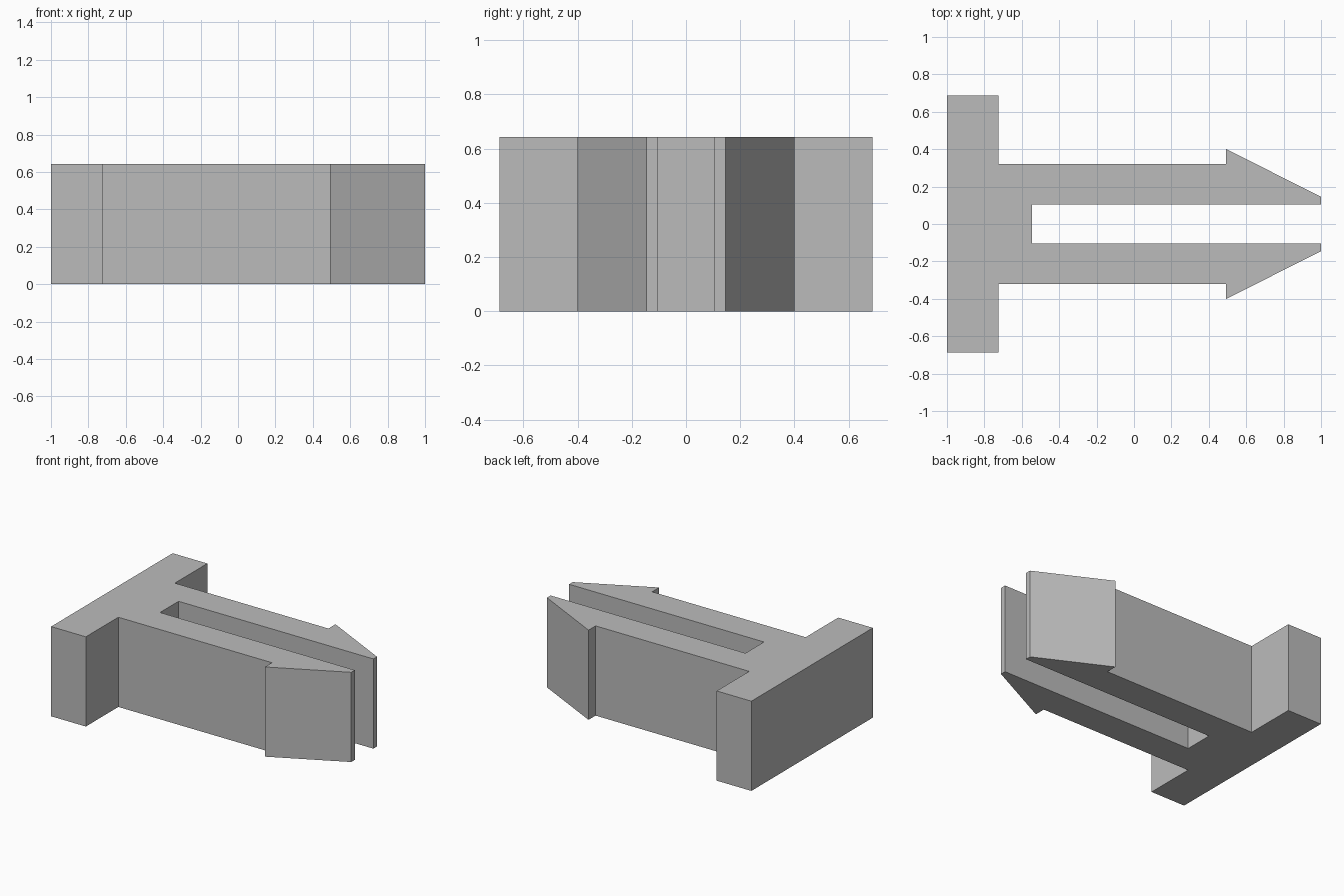
import bpy
import bmesh

cube = bpy.data.objects.get("Cube")
if cube:
    bpy.data.objects.remove(cube, do_unlink=True)

HEIGHT = 0.643

# Single flat grey
grey = bpy.data.materials.new("plain grey")
grey.use_nodes = True
colour = (0.5, 0.5, 0.5, 1)
grey.diffuse_color = colour
grey.node_tree.nodes["Principled BSDF"].inputs["Base Color"].default_value = colour

# Half outline from the back of the head, along the barbed prong, to the slot
half = [
    (-1, 0.688), (-0.725, 0.688), (-0.725, 0.32), (0.493, 0.32),
    (0.493, 0.40), (1, 0.146), (1, 0.105), (-0.545, 0.105),
]
outline = half + [(x, -y) for x, y in reversed(half)]

# Extrude the mirrored outline upwards
bm = bmesh.new()
base = bm.faces.new([bm.verts.new((x, y, 0)) for x, y in outline])
walls = bmesh.ops.extrude_face_region(bm, geom=[base], use_keep_orig=True)
top = [v for v in walls["geom"] if isinstance(v, bmesh.types.BMVert)]
bmesh.ops.translate(bm, verts=top, vec=(0, 0, HEIGHT))
bmesh.ops.recalc_face_normals(bm, faces=bm.faces)

mesh = bpy.data.meshes.new("snap_fit_clip")
bm.to_mesh(mesh)
bm.free()
mesh.materials.append(grey)
clip = bpy.data.objects.new("snap_fit_clip", mesh)
bpy.context.collection.objects.link(clip)
